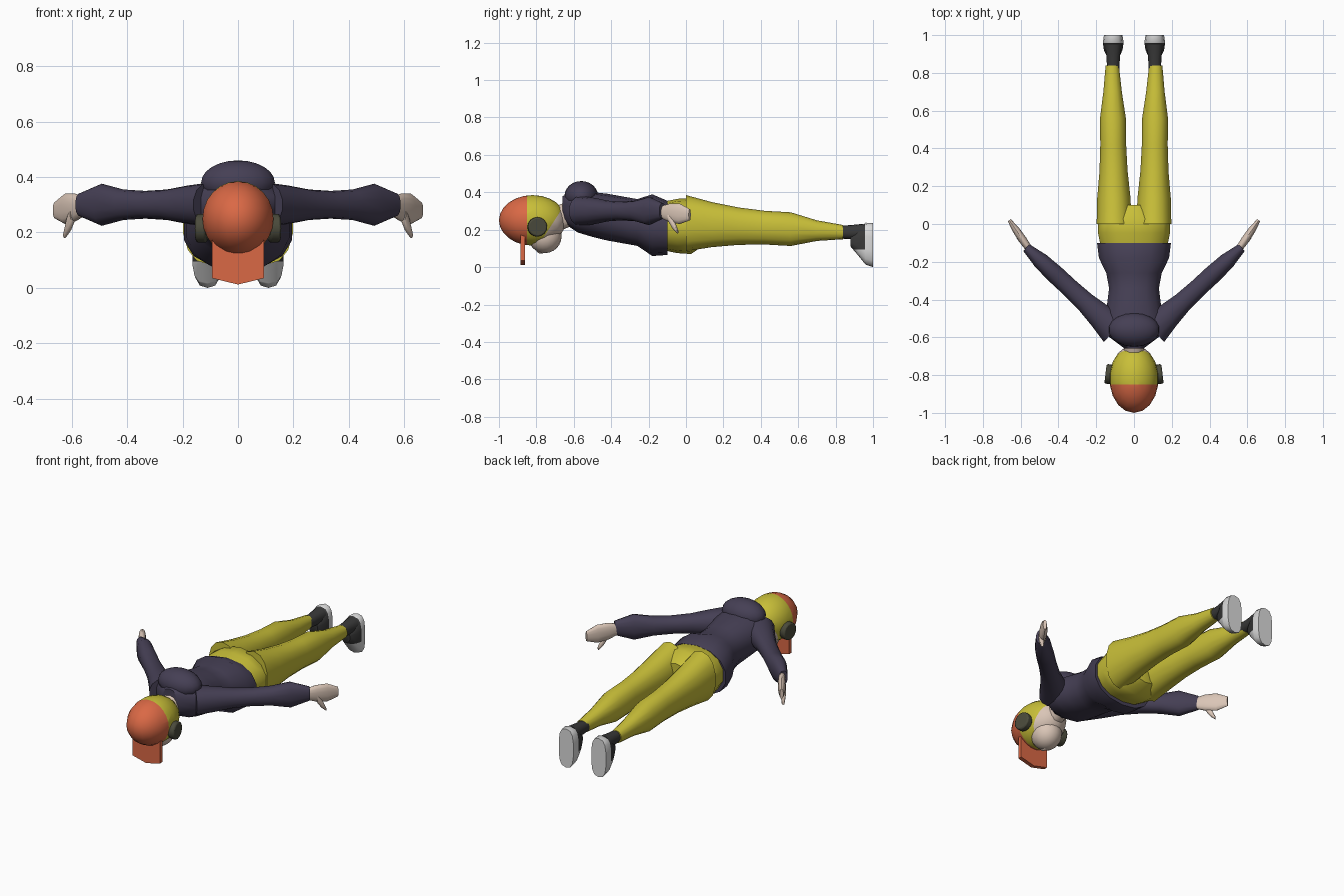
import bpy, bmesh, math
from mathutils import Matrix, Vector

cube = bpy.data.objects.get("Cube")
if cube:
    bpy.data.objects.remove(cube)


def material(name, *colour):
    mat = bpy.data.materials.new(name)
    mat.use_nodes = True
    mat.diffuse_color = (*colour, 1)
    shader = mat.node_tree.nodes["Principled BSDF"]
    shader.inputs["Base Color"].default_value = (*colour, 1)
    return mat


NAVY = material("dark purple cloth", 0.06, 0.05, 0.09)
YELLOW = material("mustard yellow", 0.58, 0.52, 0.04)
ORANGE = material("cap orange", 0.7, 0.14, 0.06)
SKIN = material("skin", 0.7, 0.56, 0.47)
CHARCOAL = material("charcoal", 0.04, 0.04, 0.04)
WHITE = material("shoe white", 0.7, 0.7, 0.7)
OLIVE = material("dark olive", 0.07, 0.07, 0.045)


def finish(name, bm, *materials):
    """Turn the working mesh into a shaded, coloured object."""
    bmesh.ops.recalc_face_normals(bm, faces=bm.faces)
    mesh = bpy.data.meshes.new(name)
    bm.to_mesh(mesh)
    bm.free()
    for mat in materials:
        mesh.materials.append(mat)
    part = bpy.data.objects.new(name, mesh)
    bpy.context.collection.objects.link(part)
    bpy.ops.object.select_all(action='DESELECT')
    part.select_set(True)
    bpy.context.view_layer.objects.active = part
    bpy.ops.object.shade_smooth_by_angle(angle=math.radians(45))


def ball(centre, radii):
    bm = bmesh.new()
    place = Matrix.Translation(centre) @ Matrix.Diagonal((*radii, 1))
    bmesh.ops.create_uvsphere(bm, u_segments=18, v_segments=12, radius=1, matrix=place)
    return bm


def loft(start, end, widths, heights, power=0.9, sides=14):
    """Evenly spaced upright rings from start to end, given half widths and half heights."""
    start, end = Vector(start), Vector(end)
    up = Vector((0, 0, 1))
    across = (end - start).cross(up).normalized()
    bm = bmesh.new()
    rings = []
    for index, (width, height) in enumerate(zip(widths, heights)):
        centre = start.lerp(end, index / (len(widths) - 1))
        ring = []
        for step in range(sides):
            turn = math.tau * step / sides
            c, s = math.cos(turn), math.sin(turn)
            sideways = math.copysign(abs(s) ** power, s) * width
            upward = math.copysign(abs(c) ** power, c) * height
            ring.append(bm.verts.new(centre + across * sideways + up * upward))
        rings.append(ring)
    for near, far in zip(rings, rings[1:]):
        for step in range(sides):
            bm.faces.new((near[step - 1], near[step], far[step], far[step - 1]))
    bm.faces.new(rings[0])
    bm.faces.new(rings[-1])
    return bm


def cut(bm, point, normal):
    everything = bm.verts[:] + bm.edges[:] + bm.faces[:]
    bmesh.ops.bisect_plane(bm, geom=everything, plane_co=point, plane_no=normal)


# Jacket body and its raised collar hood
finish("jacket_body", loft(
    (0, -0.66, 0.31), (0, -0.1, 0.21),
    (0.05, 0.16, 0.16, 0.145, 0.135, 0.15, 0.19, 0.2),
    (0.07, 0.11, 0.12, 0.125, 0.125, 0.125, 0.165, 0.145)), NAVY)
finish("hood", ball((0, -0.56, 0.38), (0.135, 0.09, 0.08)), NAVY)

# Seat of the trousers
finish("trouser_hips", loft(
    (0, -0.12, 0.22), (0, 0.1, 0.22),
    (0.18, 0.195, 0.195, 0.1), (0.13, 0.145, 0.15, 0.1)), YELLOW)

for name, side in (("left", 1), ("right", -1)):
    # Trouser leg, swelling at thigh and calf
    finish(name + "_trouser_leg", loft(
        (side * 0.105, 0, 0.235), (side * 0.115, 0.84, 0.187),
        (0.095, 0.09, 0.076, 0.07, 0.07, 0.05, 0.036),
        (0.15, 0.12, 0.1, 0.09, 0.09, 0.055, 0.038)), YELLOW)

    # Sock
    finish(name + "_sock", loft(
        (side * 0.11, 0.82, 0.187), (side * 0.11, 0.95, 0.187),
        (0.034, 0.036, 0.045), (0.034, 0.038, 0.045)), CHARCOAL)

    # Shoe pointing down, with white sole and toe cap
    shoe = loft(
        (side * 0.11, 0.88, 0.14), (side * 0.11, 1, 0.118),
        (0.03, 0.05, 0.056, 0.05), (0.03, 0.07, 0.112, 0.118), power=0.7)
    sole_line, toe_line = 0.957, 0.095
    cut(shoe, (0, sole_line, 0), (0, 1, 0))
    cut(shoe, (0, 0, toe_line), (0, 0, 1))
    for face in shoe.faces:
        middle = face.calc_center_median()
        face.material_index = int(middle.y > sole_line or middle.z < toe_line)
    finish(name + "_shoe", shoe, CHARCOAL, WHITE)

    # Sleeve with a full forearm and gathered cuff
    finish(name + "_sleeve", loft(
        (side * 0.1, -0.56, 0.3), (side * 0.57, -0.125, 0.3),
        (0.09, 0.07, 0.055, 0.05, 0.05, 0.045, 0.025),
        (0.08, 0.07, 0.055, 0.05, 0.055, 0.076, 0.042)), NAVY)

    # Hand held edge on, with the thumb hanging down
    finish(name + "_hand", loft(
        (side * 0.55, -0.14, 0.295), (side * 0.66, 0.02, 0.28),
        (0.018, 0.022, 0.02, 0.01), (0.03, 0.05, 0.055, 0.03)), SKIN)
    finish(name + "_thumb", loft(
        (side * 0.595, -0.09, 0.27), (side * 0.625, -0.045, 0.19),
        (0.014, 0.014, 0.008), (0.03, 0.028, 0.01)), SKIN)

    # Ear cup
    bpy.ops.mesh.primitive_cylinder_add(
        vertices=16, radius=0.052, depth=0.04,
        location=(side * 0.131, -0.795, 0.215), rotation=(0, math.pi / 2, side * 0.12))
    cup = bpy.context.object
    cup.name = name + "_ear_cup"
    cup.data.materials.append(OLIVE)
    rim = cup.modifiers.new("rounded rim", 'BEVEL')
    rim.width = 0.008
    rim.segments = 2
    bpy.ops.object.shade_smooth_by_angle(angle=math.radians(40))

# Neck
finish("neck", loft(
    (0, -0.76, 0.23), (0, -0.61, 0.29), (0.06, 0.055, 0.055), (0.07, 0.07, 0.07)), SKIN)

# Head, with the two-colour cap cut into it
head = ball((0, -0.82, 0.25), (0.13, 0.18, 0.135))
crown_line = -0.85
cap_edge, cap_slope = Vector((0, -0.78, 0.13)), Vector((0, -0.84, 0.54))
cut(head, (0, crown_line, 0), (0, 1, 0))
cut(head, cap_edge, cap_slope)
for face in head.faces:
    middle = face.calc_center_median()
    if middle.y > crown_line:
        covered = (middle - cap_edge).dot(cap_slope) > 0
        face.material_index = 1 if covered else 2
finish("head_and_cap", head, ORANGE, YELLOW, SKIN)

# Face and nose below the cap
finish("face", ball((0, -0.755, 0.165), (0.085, 0.09, 0.09)), SKIN)
finish("nose", ball((0, -0.775, 0.09), (0.015, 0.025, 0.018)), SKIN)

# Cap peak: a slab with a shallow point at its free edge
peak = bmesh.new()
half, root, corner, tip = 0.093, 0.18, 0.035, 0.012
outline = ((-half, root), (half, root), (half, corner), (0, tip), (-half, corner))
slab = peak.faces.new([peak.verts.new((x, -0.885, z)) for x, z in outline])
grown = bmesh.ops.extrude_face_region(peak, geom=[slab])["geom"]
bmesh.ops.translate(peak, vec=(0, 0.024, 0),
                    verts=[item for item in grown if isinstance(item, bmesh.types.BMVert)])
finish("cap_peak", peak, ORANGE)
